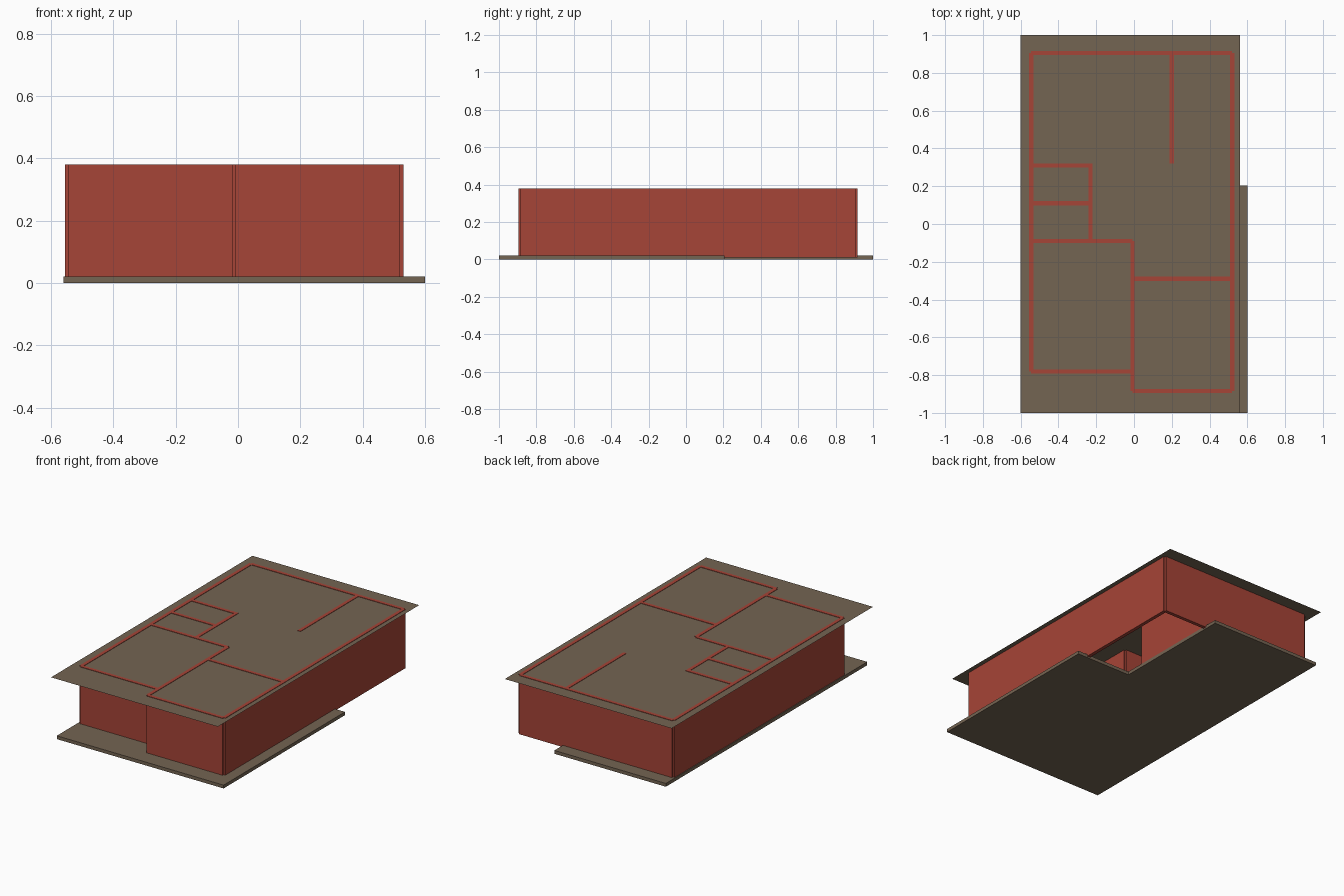
import bpy, bmesh, math
from mathutils import Vector

if "Cube" in bpy.data.objects:
    bpy.data.objects.remove(bpy.data.objects["Cube"])


def material(name, rgb):
    m = bpy.data.materials.new(name)
    m.diffuse_color = (*rgb, 1)
    m.use_nodes = True
    m.node_tree.nodes["Principled BSDF"].inputs["Base Color"].default_value = m.diffuse_color
    return m


BROWN = material("brown slab", (0.175, 0.128, 0.085))
RED = material("brick red", (0.38, 0.058, 0.038))


def finish(name, bm, mat):
    bmesh.ops.recalc_face_normals(bm, faces=bm.faces)
    me = bpy.data.meshes.new(name)
    bm.to_mesh(me)
    bm.free()
    me.materials.append(mat)
    ob = bpy.data.objects.new(name, me)
    bpy.context.collection.objects.link(ob)
    return ob


# L-shaped floor slab, notched at the back right
bm = bmesh.new()
outline = [(-0.56, -1), (0.60, -1), (0.60, 0.205), (0.215, 0.205), (0.215, 1), (-0.56, 1)]
face = bm.faces.new([bm.verts.new((x, y, 0)) for x, y in outline])
ext = bmesh.ops.extrude_face_region(bm, geom=[face])
bmesh.ops.translate(bm, vec=(0, 0, 0.021),
                    verts=[v for v in ext["geom"] if isinstance(v, bmesh.types.BMVert)])
if not any(f.normal.z < 0 and f.calc_center_median().z < 0.001 for f in bm.faces):
    if face.is_valid is False or all(f.calc_center_median().z > 0.001 for f in bm.faces):
        bm.faces.new([v for v in bm.verts if v.co.z < 0.001])
finish("floor_slab", bm, BROWN)

# paper-thin ceiling in two sheets meeting at a seam
bm = bmesh.new()
cols = [[bm.verts.new((x, y, 0.3775)) for y in (-1, 1)] for x in (-0.60, -0.02, 0.56)]
for a, b in zip(cols, cols[1:]):
    bm.faces.new((a[0], b[0], b[1], a[1]))
ceiling = finish("ceiling_sheet", bm, BROWN)
if ceiling.data.polygons[0].normal.z < 0:
    ceiling.data.flip_normals()

# walls follow centre lines, so outer corners stay notched
Z0, Z1, T = 0.010, 0.380, 0.022
OUTER = [
    (-0.544, -0.78, -0.544, 0.905), (-0.544, 0.905, 0.52, 0.905),
    (0.52, 0.905, 0.52, -0.884), (0.52, -0.884, -0.008, -0.884),
    (-0.008, -0.884, -0.008, -0.09), (-0.008, -0.78, -0.544, -0.78),
]
INNER = [
    (-0.544, -0.09, -0.008, -0.09), (-0.008, -0.29, 0.52, -0.29),
    (0.20, 0.32, 0.20, 0.905), (-0.544, 0.31, -0.23, 0.31),
    (-0.544, 0.11, -0.23, 0.11), (-0.23, -0.09, -0.23, 0.32),
]


def walls(name, lines):
    bm = bmesh.new()
    for x0, y0, x1, y1 in lines:
        a, b = Vector((x0, y0, 0)), Vector((x1, y1, 0))
        d = b - a
        r = bmesh.ops.create_cube(bm, size=1)["verts"]
        bmesh.ops.scale(bm, vec=(d.length, T, Z1 - Z0), verts=r)
        for v in r:
            ang = math.atan2(d.y, d.x)
            c, s = math.cos(ang), math.sin(ang)
            v.co = (a + b) / 2 + Vector((c * v.co.x - s * v.co.y,
                                         s * v.co.x + c * v.co.y,
                                         v.co.z + (Z0 + Z1) / 2))
    return finish(name, bm, RED)


walls("outer_walls", OUTER)
walls("inner_walls", INNER)
